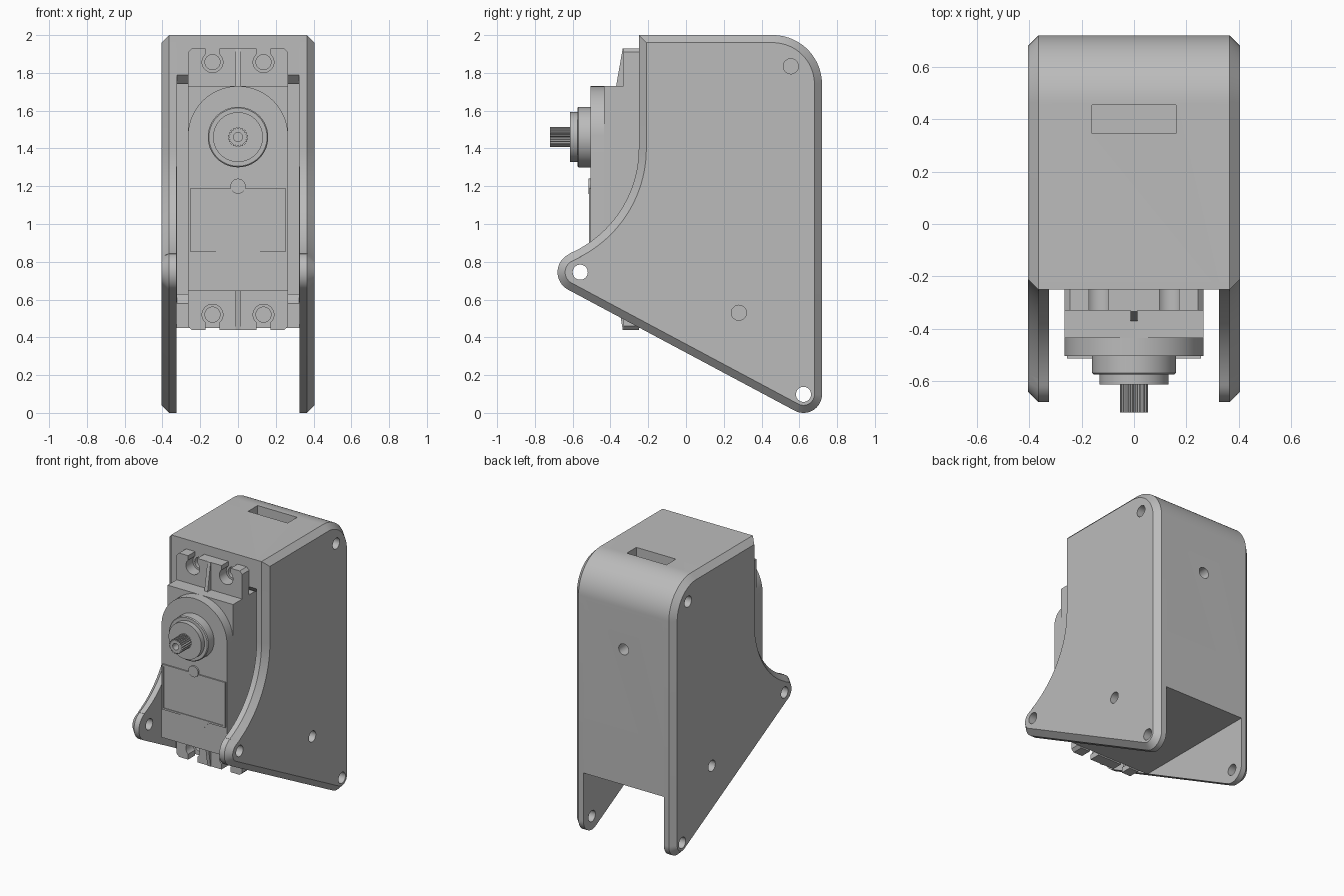
import bpy, bmesh
from math import sin, cos, radians

cube = bpy.data.objects.get("Cube")
if cube:
    bpy.data.objects.remove(cube)

grey = bpy.data.materials.new("plain grey")
grey.use_nodes = True
colour = (0.5, 0.5, 0.5, 1)
grey.diffuse_color = colour
grey.node_tree.nodes["Principled BSDF"].inputs["Base Color"].default_value = colour
parts = []


def arc(cx, cy, r, start, end, n=24):
    angles = [radians(start + (end - start) * i / n) for i in range(n + 1)]
    return [(cx + r * cos(a), cy + r * sin(a)) for a in angles]


def circle(cx, cy, r, n=40):
    return arc(cx, cy, r, 0, 360, n)[:-1]


def rect(x0, x1, y0, y1):
    return [(x0, y0), (x1, y0), (x1, y1), (x0, y1)]


def prism(name, points, axis, a, b, chamfer=0):
    """Extrude a 2D outline along an axis from a to b, chamfering the b end."""
    k = "xyz".index(axis)

    def place(p, d):
        co = list(p)
        co.insert(k, d)
        return co

    bm = bmesh.new()
    side = 1 if b > a else -1
    base = bm.faces.new([bm.verts.new(place(p, a)) for p in points])
    ext = bmesh.ops.extrude_face_region(bm, geom=[base])["geom"]
    for v in ext:
        if isinstance(v, bmesh.types.BMVert):
            v.co[k] = b - side * chamfer
    cap = [f for f in ext if isinstance(f, bmesh.types.BMFace)][0]
    bmesh.ops.recalc_face_normals(bm, faces=bm.faces)
    if chamfer:
        bmesh.ops.inset_region(bm, faces=[cap], thickness=chamfer, use_even_offset=True)
        for v in cap.verts:
            v.co[k] = b
        bmesh.ops.recalc_face_normals(bm, faces=bm.faces)
    mesh = bpy.data.meshes.new(name)
    bm.to_mesh(mesh)
    bm.free()
    mesh.materials.append(grey)
    obj = bpy.data.objects.new(name, mesh)
    bpy.context.collection.objects.link(obj)
    parts.append(obj)
    return obj


def cut(target, points, axis, a, b):
    """Subtract an extruded outline from a part."""
    cutter = prism("cutter", points, axis, a, b)
    parts.remove(cutter)
    cutter.hide_render = True
    mod = target.modifiers.new("cut", "BOOLEAN")
    mod.operation = "DIFFERENCE"
    mod.solver = "EXACT"
    mod.object = cutter
    bpy.context.view_layer.objects.active = target
    bpy.ops.object.modifier_apply(modifier=mod.name)
    bpy.data.objects.remove(cutter)


# Side plates with chamfered outer rim and four holes each
back_curve = arc(0.46, 1.74, 0.26, 90, 0)
outline = ([(-0.25, 2)] + back_curve
           + arc(0.622, 0.098, 0.098, 0, -118.4)
           + arc(-0.575, 0.745, 0.105, -118.4, -246.9)
           + arc(-0.855, 1.4, 0.605, -66.9, 0))
for side, name in ((1, "left_side_plate"), (-1, "right_side_plate")):
    plate = prism(name, outline, "x", side * 0.325, side * 0.405, 0.04)
    for y, z in ((-0.56, 0.745), (0.622, 0.098), (0.555, 1.835), (0.28, 0.53)):
        cut(plate, circle(y, z, 0.04), "x", side * 0.3, side * 0.45)

# Housing between the plates, with a pocket whose ends are bevelled
housing = prism("housing", [(-0.25, 2)] + back_curve + [(0.72, 0.45), (-0.25, 0.45)],
                "x", -0.325, 0.325)
pocket = [(-0.3, 1.84), (-0.2, 1.74), (0.3, 1.74), (0.3, 0.63), (-0.2, 0.63), (-0.3, 0.53)]
cut(housing, pocket, "x", -0.324, 0.324)
cut(housing, rect(-0.16, 0.16, 0.345, 0.455), "z", 1.9, 2.1)
cut(housing, circle(0, 1.44, 0.04), "y", 0.6, 0.8)
for x in (-0.135, 0.135):
    for z in (1.857, 0.52):
        cut(housing, circle(x, z, 0.04), "y", -0.3, -0.15)

# Motor case, stepped front with a rounded top
prism("motor_case", rect(-0.265, 0.265, 0.645, 1.73), "y", 0.28, -0.435)
prism("case_front", [(-0.265, 0.645), (0.265, 0.645)] + arc(0, 1.465, 0.265, 0, 180, 40),
      "y", -0.435, -0.505)

# Mounting flanges with open screw slots and a tapered centre rib
for name, root, tip, hole in (("upper", 1.73, 1.93, 1.857), ("lower", 0.645, 0.44, 0.52)):
    out = 1 if tip > root else -1
    c = 0.02
    flange = prism(name + "_flange",
                   [(-0.265, root), (-0.265, tip - out * c), (-0.265 + c, tip),
                    (0.265 - c, tip), (0.265, tip - out * c), (0.265, root)],
                   "y", -0.25, -0.33)
    for x in (-0.135, 0.135):
        cut(flange, circle(x, hole, 0.055), "y", -0.2, -0.4)
        cut(flange, rect(x - 0.037, x + 0.037, hole, tip + out * 0.05), "y", -0.2, -0.4)
    prism(name + "_rib", [(-0.32, tip), (-0.335, tip), (-0.37, root), (-0.32, root)],
          "x", -0.013, 0.013)

# Framed label panel, locating pin and lower round pad
label = prism("label_panel", rect(-0.255, 0.255, 0.855, 1.187), "y", -0.5, -0.514)
cut(label, rect(-0.243, 0.243, 0.868, 1.174), "y", -0.509, -0.6)
prism("locating_pin", circle(0, 1.2, 0.04), "y", -0.5, -0.517)
prism("round_pad", arc(0, 0.91, 0.13, 180, 360), "y", -0.5, -0.507)

# Stepped output boss and splined shaft
prism("boss_base", circle(0, 1.46, 0.16, 56), "y", -0.5, -0.575, 0.006)
prism("boss_step", circle(0, 1.46, 0.132, 56), "y", -0.57, -0.613)
teeth = 20
spline = []
for i in range(teeth):
    for frac, r in ((0, 0.043), (0.3, 0.053), (0.7, 0.053)):
        a = radians((i + frac) * 360 / teeth)
        spline.append((r * cos(a), 1.46 + r * sin(a)))
shaft = prism("output_shaft", spline, "y", -0.6, -0.72)
cut(shaft, circle(0, 1.46, 0.024, 24), "y", -0.65, -0.75)

# Smooth the round walls, keep the edges sharp
bpy.ops.object.select_all(action="DESELECT")
for obj in parts:
    obj.select_set(True)
bpy.context.view_layer.objects.active = parts[0]
bpy.ops.object.shade_smooth_by_angle(angle=radians(25))
